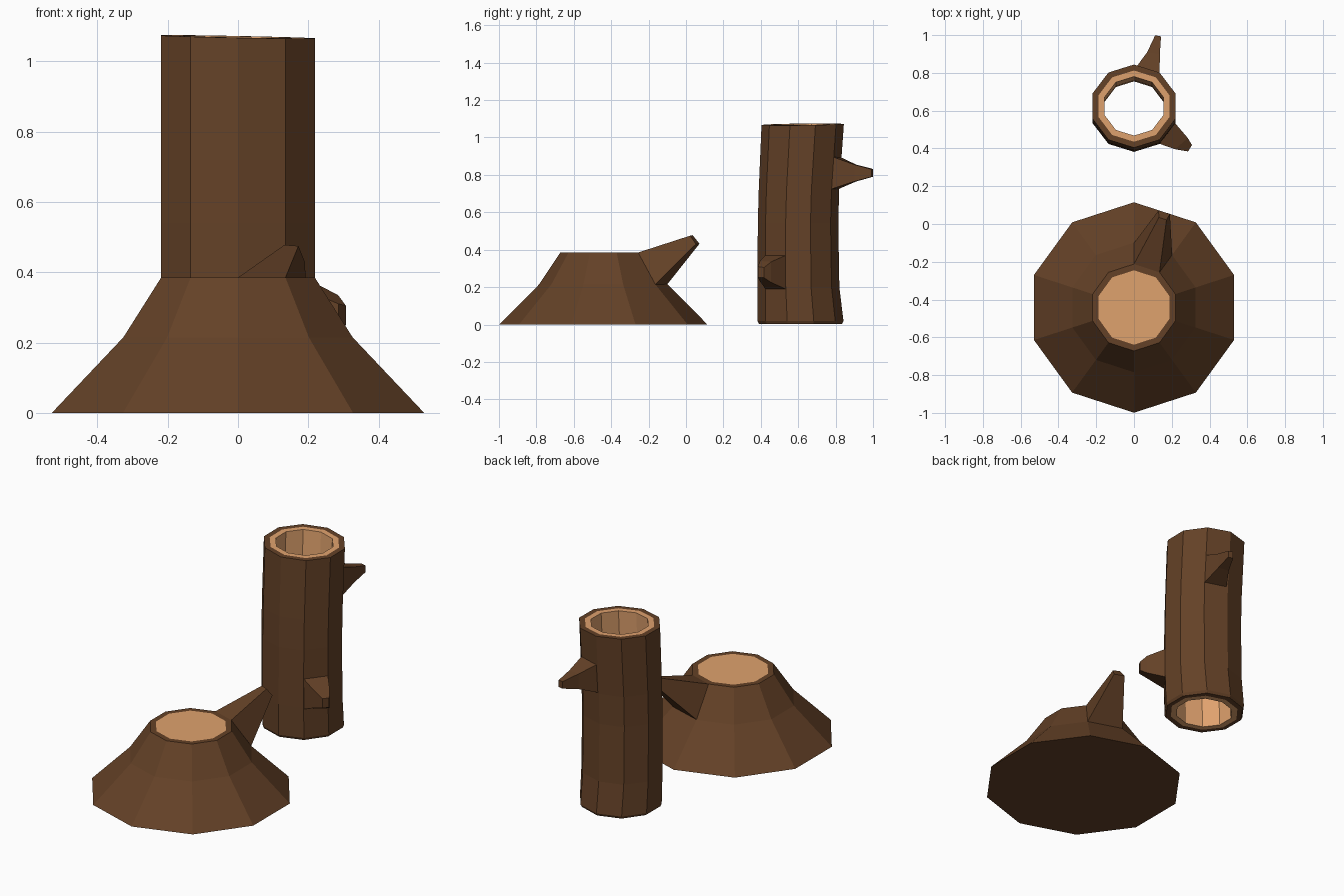
import bpy
from math import cos, sin, radians

if "Cube" in bpy.data.objects:
    bpy.data.objects.remove(bpy.data.objects["Cube"])

SIDES = 10


def material(name, rgb):
    m = bpy.data.materials.new(name)
    m.diffuse_color = (*rgb, 1)
    m.use_nodes = True
    m.node_tree.nodes["Principled BSDF"].inputs["Base Color"].default_value = m.diffuse_color
    return m


BARK = material("bark", (0.127, 0.053, 0.02))
WOOD = material("cut_wood", (0.74, 0.36, 0.155))


def make(name, verts, faces, wood=()):
    me = bpy.data.meshes.new(name)
    me.from_pydata(verts, [], faces)
    me.materials.append(BARK)
    me.materials.append(WOOD)
    for i in wood:
        me.polygons[i].material_index = 1
    ob = bpy.data.objects.new(name, me)
    bpy.context.collection.objects.link(ob)
    return ob


def ring(cy, rx, ry, z, tx=0.0, ty=0.0):
    """Ten-sided ring with a corner facing +y; tx, ty tilt it."""
    pts = []
    for k in range(SIDES):
        a = radians(90 + 360 / SIDES * k)
        x, y = rx * cos(a), ry * sin(a)
        pts.append((x, cy + y, z + tx * x + ty * y))
    return pts


def loft(rings, closed=False):
    """Quads between consecutive rings, outward when going up."""
    n = len(rings[0])
    verts = [p for r in rings for p in r]
    count = len(rings)
    faces = []
    for i in range(count if closed else count - 1):
        a, b = i * n, (i + 1) % count * n
        for k in range(n):
            j = (k + 1) % n
            faces.append((a + k, a + j, b + j, b + k))
    return verts, faces


def branch(name, sections):
    """Tapered four-sided branch stub, each section wound about its axis."""
    verts, faces = loft(sections)
    last = len(verts)
    faces.append((3, 2, 1, 0))
    faces.append((last - 4, last - 3, last - 2, last - 1))
    return make(name, verts, faces)


# Stump with flared foot and pale cut top
profile = [(0.557, 0), (0.343, 0.215), (0.23, 0.385), (0.197, 0.385)]
verts, faces = loft([ring(-0.442, r, r, z) for r, z in profile])
top = len(verts) - SIDES
faces.append(tuple(reversed(range(SIDES))))
faces.append(tuple(range(top, top + SIDES)))
make("stump", verts, faces, [len(faces) - 1])

# Hollow log, gently bowed: outer bark up, pale rim and bore back down
outer = [(0.612, 0.222, 0.222, 0.003), (0.612, 0.23, 0.23, 0.018),
         (0.601, 0.23, 0.219, 0.2), (0.599, 0.23, 0.215, 0.54),
         (0.604, 0.23, 0.215, 0.72)]
rings = [ring(*o) for o in outer]
for cy, r, z in [(0.624, 0.23, 1.07), (0.624, 0.197, 1.07), (0.624, 0.163, 1.07),
                 (0.604, 0.163, 0.72), (0.599, 0.163, 0.54), (0.604, 0.163, 0.2),
                 (0.612, 0.163, 0.003), (0.612, 0.197, 0.003)]:
    tilt = (-0.02, 0.012) if z > 1 else (0, 0)
    rings.append(ring(cy, r, r * 0.957, z, *tilt))
verts, faces = loft(rings, closed=True)
make("hollow_log", verts, faces, range(6 * SIDES, 12 * SIDES))

# Branch on the stump, pointing up and back
branch("stump_branch", [
    [(0, -0.212, 0.385), (0.135, -0.256, 0.385), (0.202, -0.164, 0.215), (0, -0.1, 0.215)],
    [(0.132, 0.035, 0.478), (0.172, 0.022, 0.475), (0.19, 0.053, 0.43), (0.13, 0.072, 0.432)],
])

# Branch on the back of the log
branch("log_back_branch", [
    [(0.0, 0.815, 0.9), (0.135, 0.775, 0.9), (0.135, 0.765, 0.72), (0.0, 0.805, 0.72)],
    [(0.07, 0.91, 0.855), (0.137, 0.9, 0.855), (0.137, 0.9, 0.765), (0.07, 0.91, 0.765)],
    [(0.112, 0.999, 0.832), (0.143, 0.993, 0.83), (0.143, 0.993, 0.79), (0.112, 0.999, 0.79)],
])

# Branch on the front right of the log
branch("log_side_branch", [
    [(0.218, 0.533, 0.37), (0.134, 0.425, 0.37), (0.134, 0.425, 0.19), (0.218, 0.533, 0.19)],
    [(0.285, 0.455, 0.335), (0.217, 0.396, 0.34), (0.217, 0.396, 0.23), (0.285, 0.455, 0.225)],
    [(0.307, 0.418, 0.305), (0.286, 0.384, 0.31), (0.286, 0.384, 0.252), (0.307, 0.418, 0.25)],
])
